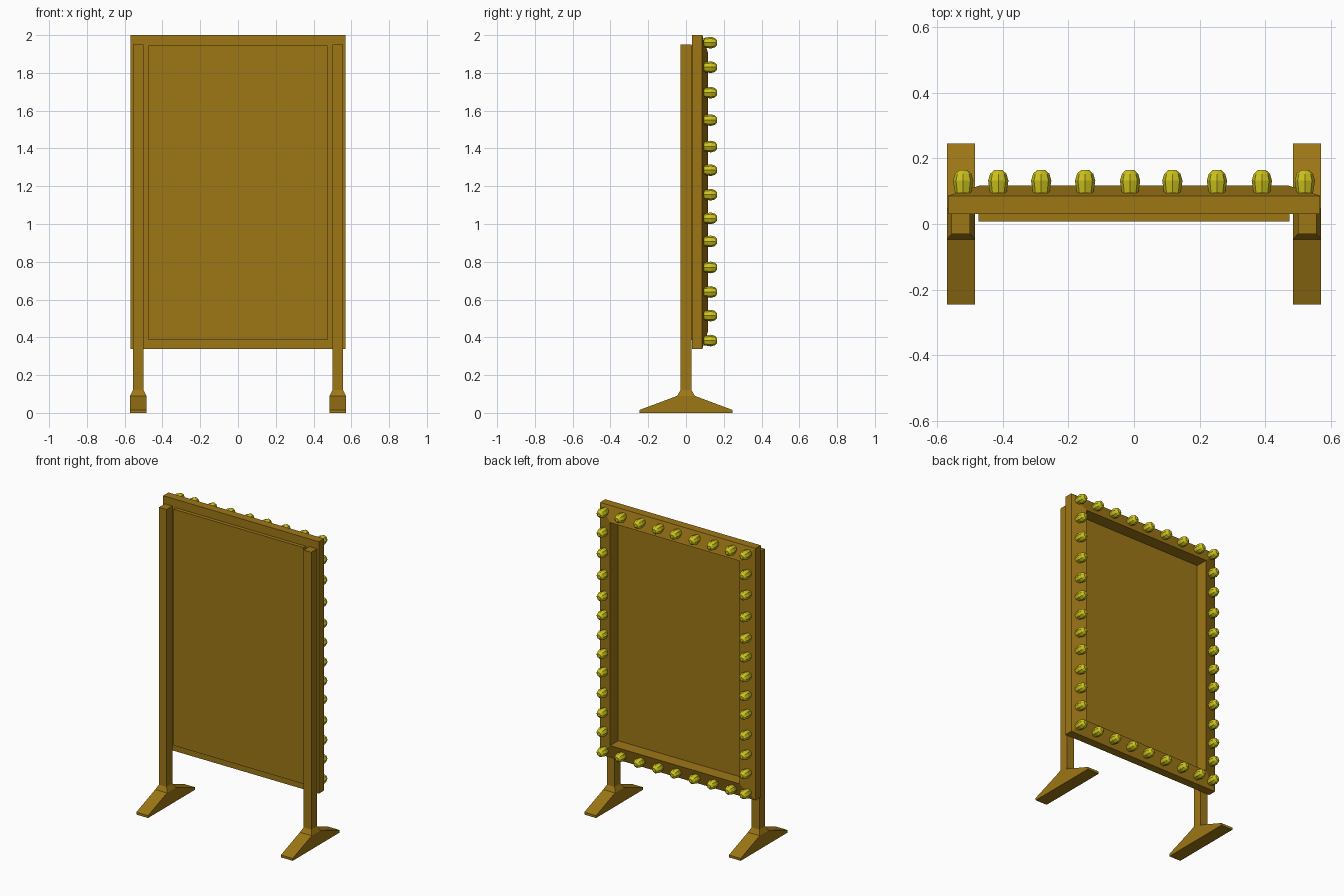
import bpy, bmesh

if "Cube" in bpy.data.objects:
    bpy.data.objects.remove(bpy.data.objects["Cube"])


def material(name, rgb):
    m = bpy.data.materials.new(name)
    m.diffuse_color = (*rgb, 1)
    m.use_nodes = True
    m.node_tree.nodes["Principled BSDF"].inputs["Base Color"].default_value = m.diffuse_color
    return m


WOOD = material("wood", (0.34, 0.185, 0.008))
BULB = material("bulb_yellow", (0.62, 0.55, 0.012))


def finish(name, bm, mat):
    bmesh.ops.recalc_face_normals(bm, faces=bm.faces)
    me = bpy.data.meshes.new(name)
    bm.to_mesh(me)
    bm.free()
    me.materials.append(mat)
    ob = bpy.data.objects.new(name, me)
    bpy.context.collection.objects.link(ob)
    return ob


def skin(bm, rings, closed=False):
    """Bridge equal-length rings of points; cap the ends unless closed."""
    vs = [[bm.verts.new(p) for p in r] for r in rings]
    pairs = list(zip(vs, vs[1:])) + ([(vs[-1], vs[0])] if closed else [])
    for a, b in pairs:
        for i in range(len(a)):
            j = (i + 1) % len(a)
            bm.faces.new((a[i], a[j], b[j], b[i]))
    if not closed:
        bm.faces.new(vs[0])
        bm.faces.new(vs[-1])


def rect_z(cx, hx, hy, z):
    return [(cx - hx, -hy, z), (cx + hx, -hy, z), (cx + hx, hy, z), (cx - hx, hy, z)]


def rect_y(hx, z0, z1, y):
    return [(-hx, y, z0), (hx, y, z0), (hx, y, z1), (-hx, y, z1)]


# Posts with flared bases, and wedge-shaped feet
foot = [(-.245, 0), (.245, 0), (.245, .016), (.047, .09), (-.047, .09), (-.245, .016)]
for side, s in (("left", -1), ("right", 1)):
    cx = s * 0.528
    bm = bmesh.new()
    skin(bm, [rect_z(cx, .043, .047, .09), rect_z(cx, .028, .03, .12),
              rect_z(cx, .028, .03, 1.95)])
    finish(side + "_post", bm, WOOD)
    bm = bmesh.new()
    skin(bm, [[(cx + d, y, z) for y, z in foot] for d in (-.043, .043)])
    finish(side + "_foot", bm, WOOD)

# Frame: mitred moulding whose face rises towards the opening
bm = bmesh.new()
skin(bm, [rect_y(.568, .337, 2.0, .031), rect_y(.568, .337, 2.0, .086),
          rect_y(.472, .433, 1.904, .117), rect_y(.472, .433, 1.904, .031)], closed=True)
finish("frame", bm, WOOD)

# Panel closing the front of the frame
bm = bmesh.new()
skin(bm, [rect_y(.475, .385, 1.945, .007), rect_y(.475, .385, 1.945, .033)])
finish("panel", bm, WOOD)

# Light bulbs: eight-sided turned shape pointing along +y
xs = [-.521, -.414, -.283, -.149, -.012, .117, .253, .39, .521]
zs = [.383, .515, .64, .77, .908, 1.03, 1.155, 1.285, 1.41, 1.55, 1.695, 1.83, 1.96]
spots = [(x, z) for z in (zs[0], zs[-1]) for x in xs]
spots += [(x, z) for x in (xs[0], xs[-1]) for z in zs[1:-1]]
profile = [(.025, .094), (.031, .132), (.025, .153), (.012, .165)]
bm = bmesh.new()
from math import cos, sin, pi
for x, z in spots:
    skin(bm, [[(x + r * cos(k * pi / 4), y, z + r * sin(k * pi / 4)) for k in range(8)]
              for r, y in profile])
finish("light_bulbs", bm, BULB)
